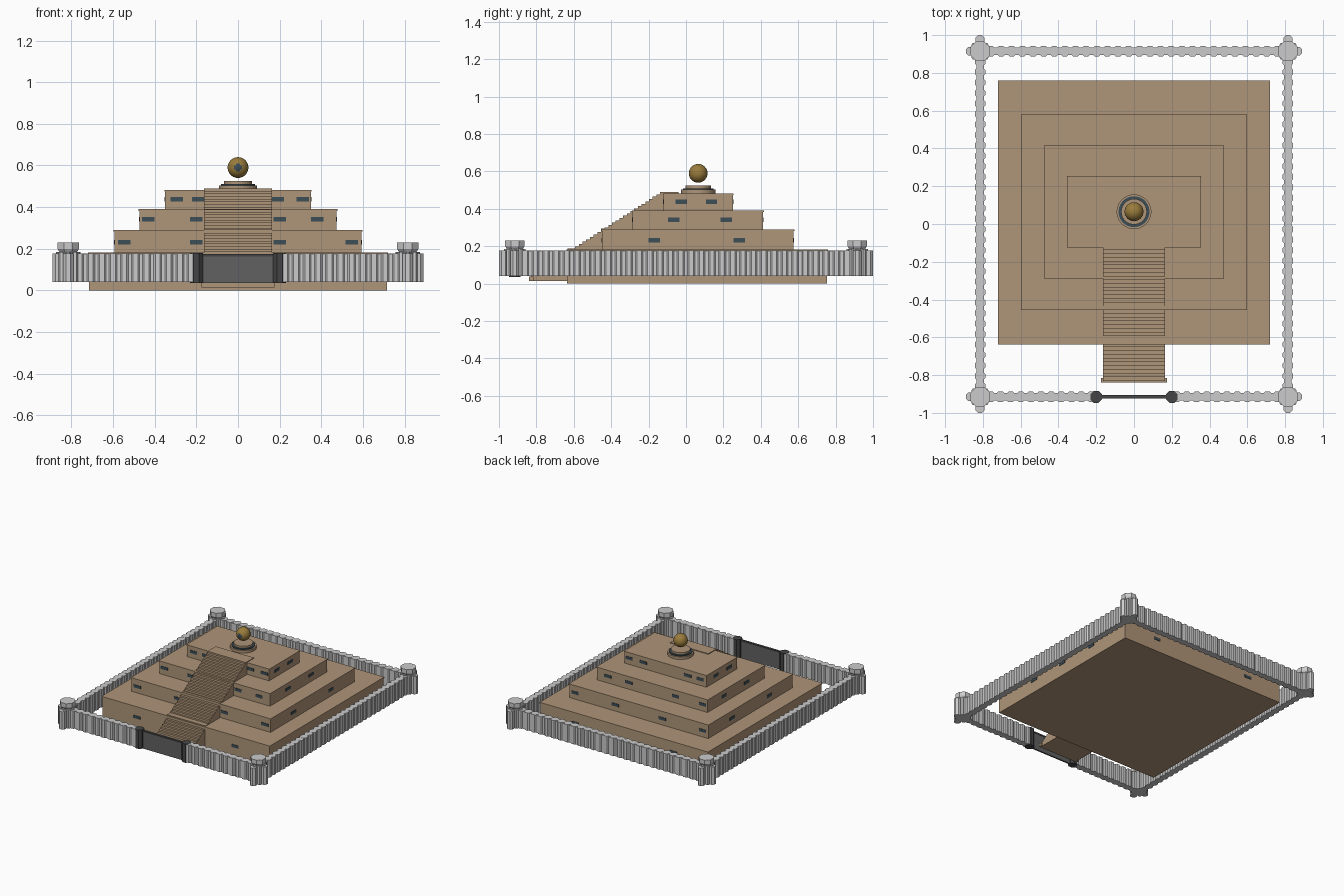
import bpy, bmesh, math
from mathutils import Matrix, Vector

cube = bpy.data.objects.get("Cube")
if cube:
    bpy.data.objects.remove(cube, do_unlink=True)


def material(name, r, g, b):
    m = bpy.data.materials.new(name)
    m.use_nodes = True
    m.diffuse_color = (r, g, b, 1)
    m.node_tree.nodes["Principled BSDF"].inputs["Base Color"].default_value = (r, g, b, 1)
    return m


SAND = material("sandstone", 0.43, 0.30, 0.19)
WALL = material("pale_grey_stone", 0.60, 0.60, 0.60)
GATE = material("dark_iron", 0.12, 0.12, 0.12)
POST = material("black_iron", 0.06, 0.06, 0.06)
SLATE = material("slate_blue", 0.045, 0.075, 0.095)
GOLD = material("old_gold", 0.32, 0.20, 0.045)


def box(bm, x0, x1, y0, y1, z0, z1):
    size = Matrix.Diagonal((x1 - x0, y1 - y0, z1 - z0, 1))
    mid = Matrix.Translation(((x0 + x1) / 2, (y0 + y1) / 2, (z0 + z1) / 2))
    bmesh.ops.create_cube(bm, size=1, matrix=mid @ size)


def prism(bm, x, y, z0, z1, r, sides=8, top=None):
    spin = Matrix.Rotation(math.pi / sides, 4, 'Z')
    mid = Matrix.Translation((x, y, (z0 + z1) / 2))
    bmesh.ops.create_cone(bm, cap_ends=True, segments=sides, radius1=r,
                          radius2=r if top is None else top, depth=z1 - z0, matrix=mid @ spin)


def finish(bm, name, *mats):
    mesh = bpy.data.meshes.new(name)
    bm.to_mesh(mesh)
    bm.free()
    for m in mats:
        mesh.materials.append(m)
    ob = bpy.data.objects.new(name, mesh)
    bpy.context.collection.objects.link(ob)
    return ob


# Stepped tiers: half width, front y, back y, bottom, top
TIERS = [(0.715, -0.635, 0.755, 0.0, 0.183),
         (0.593, -0.45, 0.575, 0.183, 0.29),
         (0.473, -0.285, 0.412, 0.29, 0.39),
         (0.35, -0.12, 0.25, 0.39, 0.483)]
for i, (w, f, b, z0, z1) in enumerate(TIERS):
    bm = bmesh.new()
    box(bm, -w, w, f, b, z0, z1 - 0.008)
    lip = 0.004
    box(bm, -w - lip, w + lip, f - lip, b + lip, z1 - 0.008, z1)
    finish(bm, f"tier_{i + 1}", SAND)

# Window plates: height, x positions on front and back, y positions on the sides
WINDOWS = [(0.1, (-0.42, 0.42), (-0.25, 0.06, 0.38)),
           (0.232, (-0.545, -0.2, 0.2, 0.545), (-0.17, 0.285)),
           (0.342, (-0.43, -0.2, 0.2, 0.38), (-0.065, 0.215)),
           (0.438, (-0.295, -0.19, 0.19, 0.31), (-0.025, 0.137))]
bm = bmesh.new()
for (w, f, b, z0, z1), (z, xs, ys) in zip(TIERS, WINDOWS):
    t, hw, hh = 0.003, 0.03, 0.011
    for x in xs:
        for y in (f, b):
            box(bm, x - hw, x + hw, y - t, y + t, z - hh, z + hh)
    for y in ys:
        for x in (-w, w):
            box(bm, x - t, x + t, y - hw, y + hw, z - hh, z + hh)
finish(bm, "windows", SLATE)


# Stairway: one stepped profile extruded across its width
def stair_height(y):
    z = min(0.035 + 0.64 * (y + 0.84), 0.489)
    for w, f, b, z0, z1 in TIERS:
        if y > f:
            z = max(z, z1 + 0.005)
    return z


START, END, STEPS, HALF = -0.83, -0.04, 40, 0.163
run = (END - START) / STEPS
profile = [(START, 0.015)]
for i in range(STEPS):
    y = START + i * run
    z = stair_height(y + run / 2)
    profile += [(y, z), (y + run, z)]
profile.append((END, 0.015))
bm = bmesh.new()
side = bm.faces.new([bm.verts.new((-HALF, y, z)) for y, z in profile])
ext = bmesh.ops.extrude_face_region(bm, geom=[side])
bmesh.ops.translate(bm, vec=(2 * HALF, 0, 0),
                    verts=[v for v in ext["geom"] if isinstance(v, bmesh.types.BMVert)])
box(bm, -0.175, 0.175, -0.84, -0.815, 0.015, 0.037)
bmesh.ops.recalc_face_normals(bm, faces=bm.faces)
finish(bm, "stairway", SAND)

# Pedestal discs with a slate ring, and the floating globe
CY = 0.065
bm = bmesh.new()
prism(bm, 0, CY, 0.483, 0.503, 0.092, 32)
prism(bm, 0, CY, 0.510, 0.525, 0.068, 32)
finish(bm, "pedestal", SAND)
bm = bmesh.new()
prism(bm, 0, CY, 0.503, 0.510, 0.082, 32)
finish(bm, "pedestal_ring", SLATE)

bm = bmesh.new()
bmesh.ops.create_uvsphere(bm, u_segments=32, v_segments=16, radius=0.05,
                          matrix=Matrix.Translation((0, CY, 0.59)))
for face in bm.faces:
    face.smooth = True
    d = face.calc_center_median() - Vector((0, CY, 0.59))
    if d.y < -0.02 and abs(d.x) + abs(d.z) < 0.026:
        face.material_index = 1
finish(bm, "globe", GOLD, SLATE)

# Perimeter walls: thin panel with evenly spaced ribs
WX, WY, Z0, Z1 = 0.815, 0.915, 0.04, 0.178


def wall(name, a, b):
    bm = bmesh.new()
    a, b = Vector(a), Vector(b)
    lo_x, hi_x = sorted((a.x, b.x))
    lo_y, hi_y = sorted((a.y, b.y))
    t = 0.02
    box(bm, lo_x - t, hi_x + t, lo_y - t, hi_y + t, Z0, Z1 - 0.004)
    count = round((b - a).length / 0.056)
    for i in range(count + 1):
        p = a.lerp(b, i / count)
        prism(bm, p.x, p.y, Z0, Z1, 0.03)
    finish(bm, name, WALL)


EX, EY, GX = WX - 0.055, WY - 0.055, 0.225
wall("back_wall", (-EX, WY), (EX, WY))
for s, label in ((1, "left"), (-1, "right")):
    wall(label + "_wall", (s * WX, -EY), (s * WX, EY))
    wall("front_wall_" + label, (s * GX, -WY), (s * EX, -WY))

# Corner towers with outward buttresses and a flared cap
for sx, lr in ((1, "left"), (-1, "right")):
    for sy, fb in ((1, "back"), (-1, "front")):
        x, y = sx * WX, sy * WY
        bm = bmesh.new()
        prism(bm, x, y, Z0, 0.195, 0.046)
        prism(bm, x, y, 0.185, 0.20, 0.046, top=0.056)
        prism(bm, x, y, 0.20, 0.23, 0.056)
        for k in range(8):
            a = k * math.pi / 4
            prism(bm, x + 0.045 * math.cos(a), y + 0.045 * math.sin(a), Z0, 0.185, 0.014, 6)
        prism(bm, x + sx * 0.052, y, Z0, Z1, 0.025)
        prism(bm, x, y + sy * 0.061, Z0, Z1, 0.026)
        finish(bm, f"{fb}_{lr}_tower", WALL)

# Gate panel and its posts
bm = bmesh.new()
box(bm, -0.19, 0.19, -WY - 0.006, -WY + 0.006, 0.035, 0.168)
finish(bm, "gate_panel", GATE)
bm = bmesh.new()
for s in (-1, 1):
    prism(bm, s * 0.2, -WY, 0.036, 0.18, 0.034)
box(bm, -0.19, 0.19, -WY - 0.009, -WY + 0.009, 0.164, 0.174)
finish(bm, "gate_frame", POST)
